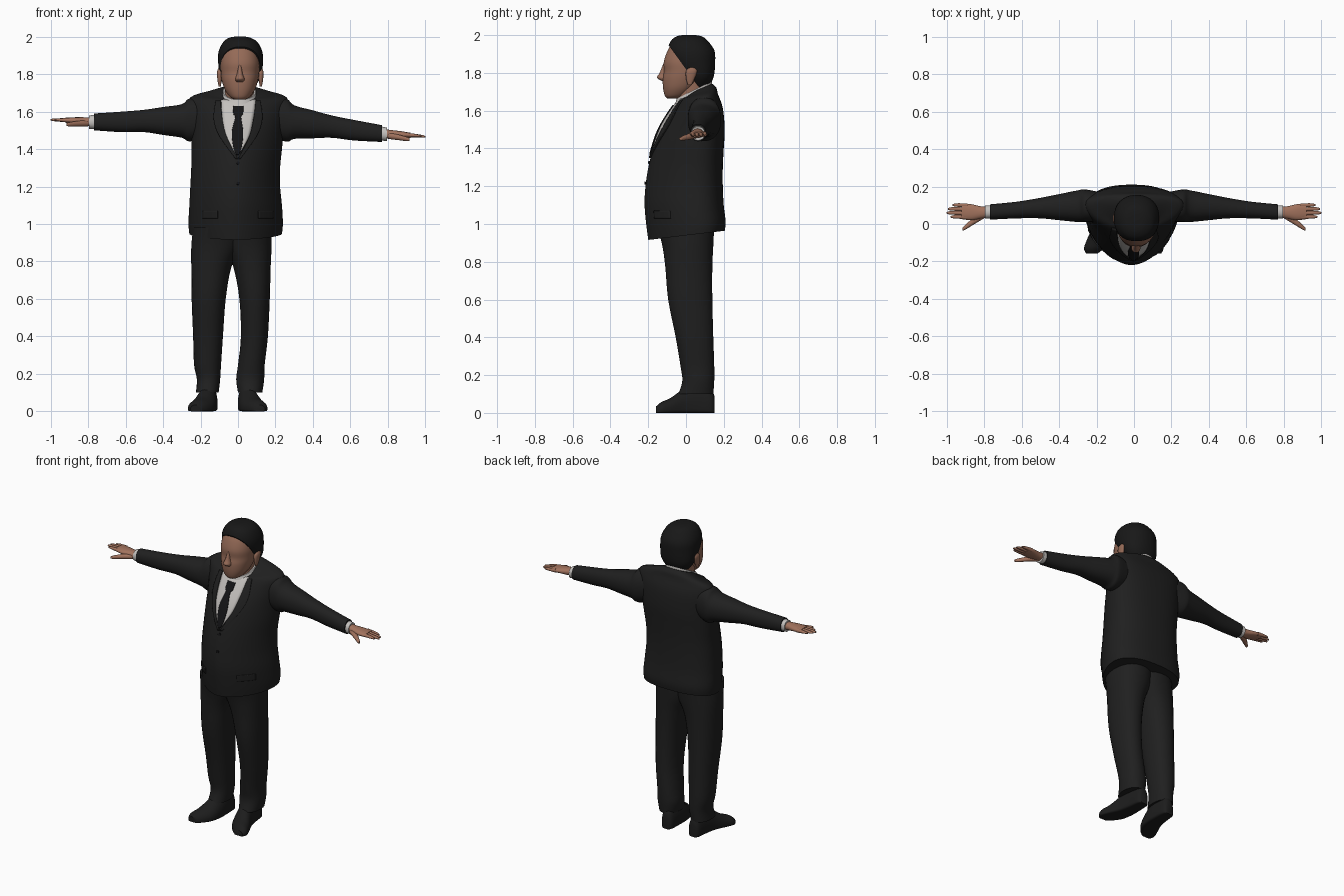
import bpy, bmesh
from math import sin, cos, tau, radians
from mathutils import Vector
from mathutils.bvhtree import BVHTree

if "Cube" in bpy.data.objects:
    bpy.data.objects.remove(bpy.data.objects["Cube"])

UNIT = 0.01  # all tables below are in hundredths


def material(name, red, green, blue):
    mat = bpy.data.materials.new(name)
    mat.use_nodes = True
    color = (red, green, blue, 1)
    mat.diffuse_color = color
    shader = mat.node_tree.nodes["Principled BSDF"]
    shader.inputs["Base Color"].default_value = color
    shader.inputs["Roughness"].default_value = 0.8
    return mat


suit = material("charcoal suit", .014, .014, .014)
black_hair = material("black hair", .009, .009, .009)
skin = material("hand skin", .36, .17, .11)
face_skin = material("face skin", .30, .145, .095)
white = material("white shirt", .55, .53, .51)
tie_black = material("black tie", .007, .007, .008)
leather = material("black leather", .012, .012, .012)


def finish(bm, name, mat):
    """Turn a bmesh into a smooth shaded object."""
    mesh = bpy.data.meshes.new(name)
    bm.to_mesh(mesh)
    bm.free()
    mesh.materials.append(mat)
    obj = bpy.data.objects.new(name, mesh)
    bpy.context.collection.objects.link(obj)
    bpy.ops.object.select_all(action="DESELECT")
    obj.select_set(True)
    bpy.context.view_layer.objects.active = obj
    bpy.ops.object.shade_smooth_by_angle(angle=radians(45))
    return obj


def smooth_rows(rows, steps):
    """Catmull-Rom interpolation between table rows."""
    result = []
    for i in range(len(rows) - 1):
        p, q = rows[max(i - 1, 0)], rows[i]
        r, s = rows[i + 1], rows[min(i + 2, len(rows) - 1)]
        for k in range(steps):
            t = k / steps
            result.append([
                b + t * ((c - a) / 2 + t * (a - 2.5 * b + 2 * c - d / 2
                                            + t * (1.5 * (b - c) + (d - a) / 2)))
                for a, b, c, d in zip(p, q, r, s)])
    return result + [list(rows[-1])]


def power(value, exponent):
    return (1 if value > 0 else -1) * abs(value) ** (2 / exponent)


def loft(name, mat, axis, rows, low=2.2, high=2.2, mid=0.5, sides=28,
         steps=4, move=None, cut=None):
    """Skin rounded sections (position, a min, a max, b min, b max, tilt)."""
    bm = bmesh.new()
    rings = []
    for row in smooth_rows(rows, steps):
        pos, a0, a1, b0, b1 = row[:5]
        tilt = row[5] if len(row) > 5 else 0
        middle = b0 + (b1 - b0) * mid
        ring = []
        for k in range(sides):
            angle = tau * (k + 0.5) / sides
            shape = high if sin(angle) > 0 else low
            u, v = power(cos(angle), shape), power(sin(angle), shape)
            a = (a0 + a1) / 2 + u * (a1 - a0) / 2
            b = middle + v * (b1 - middle if v > 0 else middle - b0)
            along = pos + tilt * (b - (b0 + b1) / 2)
            point = {"x": (along, a, b), "y": (a, along, b), "z": (a, b, along)}[axis]
            point = Vector(point)
            ring.append(bm.verts.new((move(point) if move else point) * UNIT))
        rings.append(ring)
    for lower, upper in zip(rings, rings[1:]):
        for k in range(sides):
            n = (k + 1) % sides
            bm.faces.new((lower[k], lower[n], upper[n], upper[k]))
    bm.faces.new(rings[0])
    bm.faces.new(rings[-1])
    if cut:
        found = bmesh.ops.bisect_plane(
            bm, geom=bm.verts[:] + bm.edges[:] + bm.faces[:],
            plane_co=Vector(cut[0]) * UNIT, plane_no=cut[1], clear_outer=True)
        rim = [e for e in found["geom_cut"] if isinstance(e, bmesh.types.BMEdge)]
        bmesh.ops.holes_fill(bm, edges=rim)
    bmesh.ops.recalc_face_normals(bm, faces=bm.faces)
    return finish(bm, name, mat)


def plate(name, mat, targets, rows, lift, side=1, columns=10):
    """Thin panel of rows (height, x min, x max) laid on the front of targets."""
    graph = bpy.context.evaluated_depsgraph_get()
    trees = [BVHTree.FromObject(t, graph) for t in targets]
    bm = bmesh.new()
    grid = []
    for z, x0, x1 in smooth_rows(rows, 6):
        x0, x1 = sorted((side * x0, side * x1))
        line = []
        for k in range(columns + 1):
            start = Vector((x0 + (x1 - x0) * k / columns, -99, z)) * UNIT
            hits = [t.ray_cast(start, Vector((0, 1, 0)))[0] for t in trees]
            hits = [h for h in hits if h] or [trees[0].find_nearest(start)[0]]
            start.y = min(h.y for h in hits) - lift * UNIT
            line.append(bm.verts.new(start))
        grid.append(line)
    for lower, upper in zip(grid, grid[1:]):
        for k in range(columns):
            bm.faces.new((lower[k], lower[k + 1], upper[k + 1], upper[k]))
    obj = finish(bm, name, mat)
    solid = obj.modifiers.new("thickness", "SOLIDIFY")
    solid.thickness = 0.008
    solid.offset = -1


# Jacket body, neck and shirt collar
jacket = loft("jacket", suit, "z", [
    (94, -26, 23.5, -20, 20.5, .12), (100, -26.5, 24, -21, 21, .06),
    (110, -26, 23.5, -22, 20, 0), (120, -25.5, 22.5, -21.5, 19.5, 0),
    (130, -25, 22.5, -20, 19.5, 0), (140, -25, 23.5, -17.5, 20, 0),
    (150, -25, 24.5, -14, 20.5, 0), (160, -26, 26, -9, 19.5, .1),
    (167, -25.5, 26, -4, 17, .15), (169.5, -16, 17, -2, 16, .3),
    (171, -9, 10, -2, 14, .4)], low=1.7, high=2.4, mid=0.65, sides=48)
collar = loft("shirt_collar", white, "z", [
    (164, -9.5, 11, -7.5, 14, .6), (171, -8, 9.5, -5, 13.7, .5)])
loft("neck", face_skin, "z", [
    (160, -7, 8.5, -4, 12), (170, -7, 8.5, -5, 12), (180, -7, 9, -4, 12)])

# Shirt front, tie, lapels, pocket flaps and buttons
plate("shirt_front", white, [jacket], [
    (137, -1, .3), (147, -7, 6), (158, -8.5, 8.5), (166.5, -9, 9.8)], .6)
plate("necktie", tie_black, [jacket, collar], [
    (137, -1, .5), (141, -2.5, 2), (149, -3.3, 2.8), (157, -1.5, 1.7),
    (159, -2.5, 2.7), (163, -2.7, 2.9)], 1.2)
for label, side in (("right", -1), ("left", 1)):
    plate(label + "_lapel", suit, [jacket], [
        (135, .1, 1.5), (147, 6.2, 10), (156, 8.4, 13), (166, 9.4, 12)], .9, side)
    plate(label + "_pocket_flap", suit, [jacket], [
        (103, 11, 19), (107, 11, 19)], .5, side)
for number, height in enumerate((121, 132)):
    plate(f"button_{number + 1}", tie_black, [jacket], [
        (height, -.5, .5), (height + .7, -.9, .9), (height + 1.4, -.5, .5)], .7, 1, 4)

# Sleeves, cuffs and hands; the left arm hangs a little lower
for label, side, droop in (("right", -1, 0), ("left", 1, -.12)):
    def place(p, side=side, droop=droop):
        return Vector((side * p.x, p.y, p.z + droop * max(p.x - 25, 0)))

    loft(label + "_sleeve", suit, "x", [
        (18, 1, 17, 146, 167), (26, 1, 18.5, 144, 167), (30, 1, 18, 146, 164),
        (40, 2, 16, 147.5, 162.5), (50, 3, 14, 149, 161),
        (62, 3, 12, 149, 160), (77, 2.3, 10.5, 150, 159)], move=place)
    loft(label + "_cuff", white, "x", [
        (74, 3, 10, 150.6, 158.4), (79.5, 2.8, 10, 150.8, 158)], move=place)
    loft(label + "_hand", skin, "x", [
        (77, 3.6, 9, 152, 157), (82, 2.8, 9.5, 152.4, 157),
        (87, 2, 10.6, 153.3, 157), (92, 2.6, 11, 154, 156.8)], move=place)
    loft(label + "_thumb", skin, "x", [
        (80, 3, 7, 152, 155.5), (86, -.6, 3.2, 152, 155),
        (90, -3, -.5, 152, 154.3), (91.5, -3.6, -2, 152.4, 153.8)],
        sides=12, move=place)
    for number, reach in enumerate((97.5, 99.6, 99, 96.5)):
        near = 2.6 + 2.1 * number
        loft(f"{label}_finger_{number + 1}", skin, "x", [
            (89, near, near + 2.1, 154, 156.6),
            (reach - 2, near + .3, near + 2.2, 154.8, 156.4),
            (reach + .4, near + .8, near + 1.7, 155.2, 156)], sides=12, move=place)

# Trouser legs
loft("right_trouser_leg", suit, "z", [
    (98, -24, 4, -15, 15), (88, -25, 2, -12.5, 14.5), (77, -25, -3.5, -11, 14),
    (60, -24.8, -6.5, -9.5, 14), (40, -24, -8, -5.5, 14.5),
    (25, -23.5, -9, -3, 15), (17, -22, -9.5, -2, 15), (10, -22.5, -10.3, -4, 14.5)])
loft("left_trouser_leg", suit, "z", [
    (98, -8, 18, -15, 15), (88, -7, 18, -12.5, 14.5), (77, -2.5, 17.5, -11, 14),
    (60, .7, 17, -9.5, 14), (40, 1.5, 16, -5.5, 14.5),
    (25, 0, 14.3, -3, 15), (17, -1, 14, -2, 15), (10, 0, 13, -4, 14.5)])

# Shoes, toes turned outward
for label, side, shift in (("right", 1, 0), ("left", -1, -11)):
    loft(label + "_shoe", leather, "y", [
        (15, -18, -13, 0, 9), (13, -19.5, -11.5, 0, 13), (6, -20.5, -11, 0, 15),
        (-1, -22, -11, 0, 13), (-8, -25, -12.5, 0, 8), (-13, -26.7, -16, 0, 5.8),
        (-15.8, -25.5, -19.5, 0, 3.5)], low=6, high=2, mid=0.3,
        move=lambda p, s=side, d=shift: Vector((s * p.x + d, p.y, p.z)))

# Head, nose and ears
loft("face", face_skin, "z", [
    (166.5, -2, 4, -10, -4), (168, -4.5, 6.5, -11.3, 0), (172, -7.2, 9.2, -12.2, 5),
    (177, -8.8, 10.8, -12.4, 9), (181, -9.2, 11.4, -11.7, 10),
    (186, -9.3, 11.6, -11.8, 10), (192, -8.5, 10.5, -9.7, 9),
    (196, -6, 8, -7, 6)], mid=0.55)
loft("nose", face_skin, "z", [
    (185, .3, 1.7, -12, -9), (180, -.6, 2.6, -14, -9),
    (177.5, -1.5, 3.5, -15.4, -9), (175.8, -1, 3, -13, -9)], sides=16)
for label, x in (("right", -9.8), ("left", 12.2)):
    loft(label + "_ear", face_skin, "z", [
        (173.5, x - .6, x + .6, 1, 3), (177, x - 1.2, x + 1.2, 0, 4.6),
        (181, x - 1.5, x + 1.5, 0, 6), (183, x - .7, x + .7, 2, 5)], sides=14)

# Hair with a slanted hairline
loft("hair", black_hair, "z", [
    (172.5, -6, 8, 1, 12), (178, -9.7, 12, -2, 14.7), (186, -10.6, 13.4, -8, 15.5),
    (192, -10.4, 13, -9.7, 15), (197, -8, 10.5, -8, 11.5), (199.3, -5, 7, -5, 8.5),
    (200, -2, 4, -2, 5)], sides=36, cut=((-8, -8, 193), (0, -.18, -.13)))
